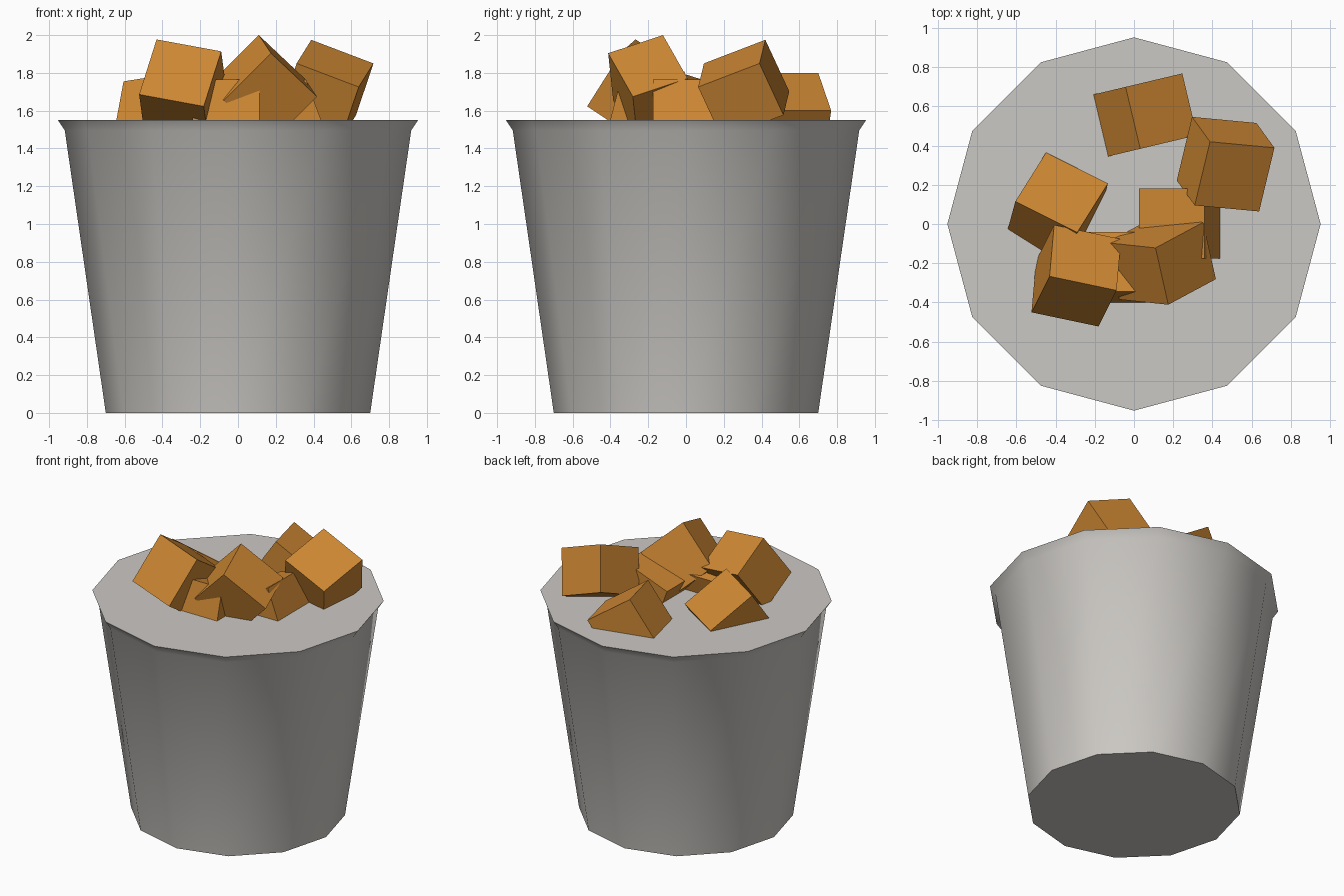
import bpy, bmesh, math
from mathutils import Vector

if "Cube" in bpy.data.objects:
    bpy.data.objects.remove(bpy.data.objects["Cube"])


def material(name, rgb):
    m = bpy.data.materials.new(name)
    m.diffuse_color = (*rgb, 1)
    m.use_nodes = True
    m.node_tree.nodes["Principled BSDF"].inputs["Base Color"].default_value = m.diffuse_color
    return m


grey = material("bucket grey", (0.60, 0.58, 0.55))
orange = material("chunk orange", (0.61, 0.242, 0.033))


def finish(name, bm, mat):
    bmesh.ops.recalc_face_normals(bm, faces=bm.faces)
    me = bpy.data.meshes.new(name)
    bm.to_mesh(me)
    bm.free()
    me.materials.append(mat)
    ob = bpy.data.objects.new(name, me)
    bpy.context.collection.objects.link(ob)
    return ob


def lathe(name, profile, sides, mat):
    """Closed, capped solid of revolution from (radius, z) points."""
    bm = bmesh.new()
    rings = []
    for r, z in profile:
        angles = [2 * math.pi * i / sides for i in range(sides)]
        rings.append([bm.verts.new((r * math.cos(a), r * math.sin(a), z)) for a in angles])
    for lo, hi in zip(rings, rings[1:]):
        for i in range(sides):
            j = (i + 1) % sides
            bm.faces.new((lo[i], lo[j], hi[j], hi[i]))
    bm.faces.new(rings[0][::-1])
    bm.faces.new(rings[-1])
    return finish(name, bm, mat)


def chunk(name, corner, e1, e2, depth):
    """Box from its top corner, two edge vectors and a depth going downwards."""
    p, a, b = Vector(corner), Vector(e1), Vector(e2)
    b -= a * (a.dot(b) / a.length_squared)
    c = a.cross(b).normalized()
    c *= -depth if c.z > 0 else depth
    bm = bmesh.new()
    v = [bm.verts.new(p + a * i + b * j + c * k)
         for i in (0, 1) for j in (0, 1) for k in (0, 1)]
    for f in ((0, 1, 3, 2), (4, 5, 7, 6), (0, 1, 5, 4), (2, 3, 7, 6), (0, 2, 6, 4), (1, 3, 7, 5)):
        bm.faces.new([v[i] for i in f])
    return finish(name, bm, orange)


# Tapered bucket with flared rim and closed flat top
bucket = lathe("bucket", [(0.70, 0), (0.917, 1.495), (0.953, 1.55)], 12, grey)
bpy.context.view_layer.objects.active = bucket
bucket.select_set(True)
bpy.ops.object.shade_smooth_by_angle(angle=math.radians(40))
bucket.select_set(False)

# Tumbled chunks heaped on top
L, S = 0.355, 0.315
chunk("back_chunk", (-0.043, 0.70, 1.80), (0.075, -0.316, 0), (0.289, 0.071, -0.20), L)
chunk("right_chunk", (0.388, 0.42, 1.975), (0.329, -0.031, -0.125), (-0.077, -0.325, -0.125), S)
chunk("left_chunk", (-0.606, 0.115, 1.755), (0.316, -0.158, 0.05), (0.158, 0.249, -0.20), S)
chunk("front_left_chunk", (-0.431, -0.267, 1.977), (0.342, -0.072, -0.063), (-0.093, -0.184, -0.291), S)
chunk("peak_chunk", (0.11, -0.122, 2.0), (0.065, -0.290, -0.096), (0.242, 0.135, -0.228), L)
chunk("centre_chunk", (0.36, -0.175, 1.765), (0, 0.355, 0), (-0.335, 0, -0.125), S)
chunk("front_chunk", (-0.24, -0.345, 1.765), (0.355, 0, 0), (0, 0.305, -0.08), L)
